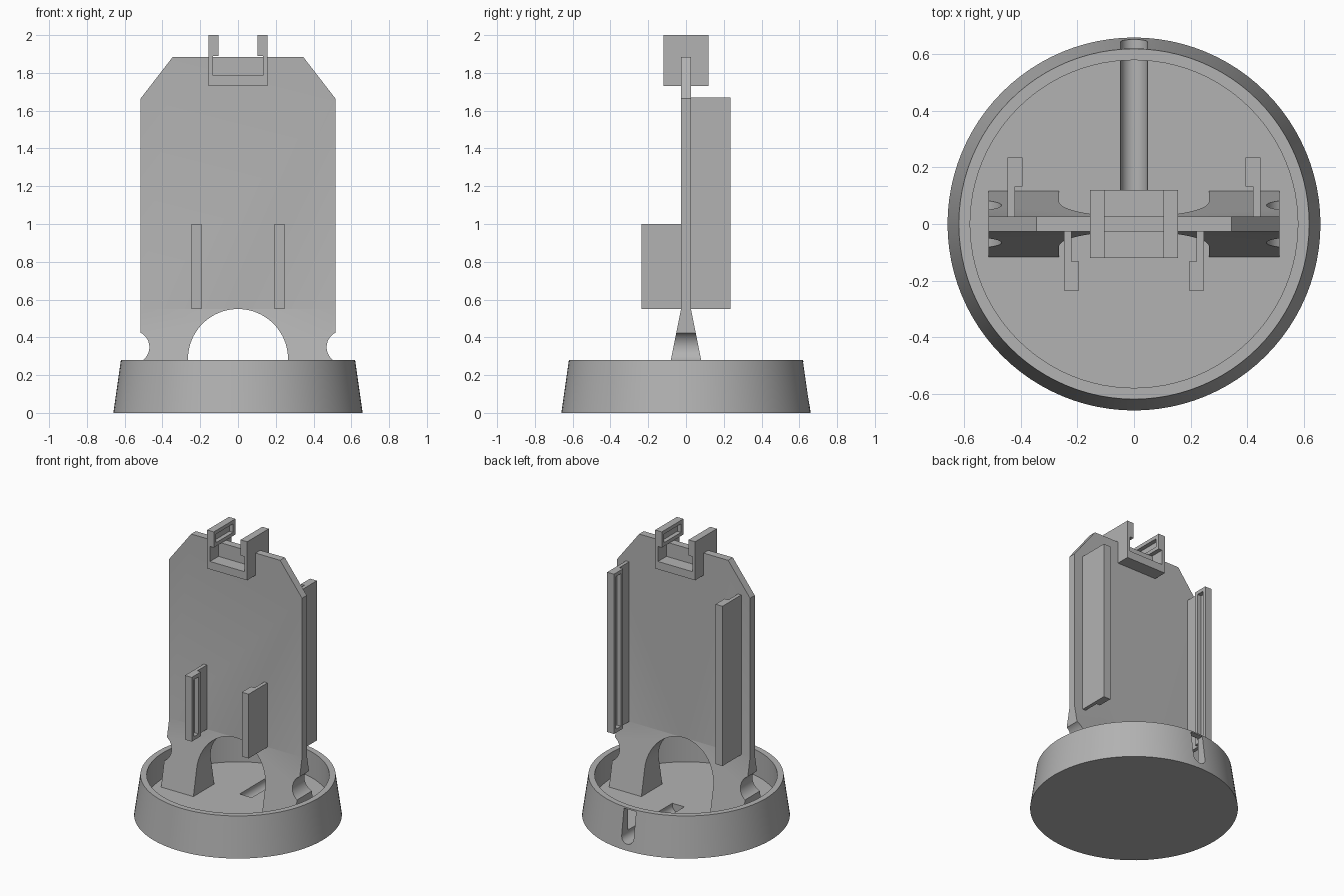
import bpy, bmesh, math
from mathutils import Matrix

if "Cube" in bpy.data.objects:
    bpy.data.objects.remove(bpy.data.objects["Cube"])

GREY = (0.45, 0.45, 0.45, 1.0)
grey = bpy.data.materials.new("plain_grey")
grey.use_nodes = True
grey.diffuse_color = GREY
grey.node_tree.nodes["Principled BSDF"].inputs["Base Color"].default_value = GREY


def make(name, bm):
    bmesh.ops.recalc_face_normals(bm, faces=bm.faces)
    mesh = bpy.data.meshes.new(name)
    bm.to_mesh(mesh)
    bm.free()
    mesh.materials.append(grey)
    obj = bpy.data.objects.new(name, mesh)
    bpy.context.collection.objects.link(obj)
    return obj


def box(name, x, y, z):
    """Box from three (low, high) ranges."""
    bm = bmesh.new()
    bmesh.ops.create_cube(bm, size=1)
    for v in bm.verts:
        v.co = [(lo + hi) / 2 + c * (hi - lo) for c, (lo, hi) in zip(v.co, (x, y, z))]
    return make(name, bm)


def prism(name, points, axis, lo, hi):
    """Extrude a profile: (x, z) points along y, or (y, z) points along x."""
    bm = bmesh.new()
    place = (lambda a, b: (a, lo, b)) if axis == "y" else (lambda a, b: (lo, a, b))
    face = bm.faces.new([bm.verts.new(place(a, b)) for a, b in points])
    ext = bmesh.ops.extrude_face_region(bm, geom=[face])
    moved = [g for g in ext["geom"] if isinstance(g, bmesh.types.BMVert)]
    shift = (0, hi - lo, 0) if axis == "y" else (hi - lo, 0, 0)
    bmesh.ops.translate(bm, verts=moved, vec=shift)
    return make(name, bm)


def arc(cx, cz, r, start, end, n):
    return [(cx + r * math.cos(math.radians(start + (end - start) * i / n)),
             cz + r * math.sin(math.radians(start + (end - start) * i / n)))
            for i in range(n + 1)]


def boolean(target, cutter, operation="DIFFERENCE"):
    mod = target.modifiers.new(operation.lower(), "BOOLEAN")
    mod.operation = operation
    mod.solver = "EXACT"
    mod.object = cutter
    bpy.context.view_layer.objects.active = target
    bpy.ops.object.modifier_apply(modifier=mod.name)
    bpy.data.objects.remove(cutter)


def smooth(obj):
    bpy.ops.object.select_all(action="DESELECT")
    obj.select_set(True)
    bpy.context.view_layer.objects.active = obj
    bpy.ops.object.shade_smooth_by_angle(angle=math.radians(30))


# Round hollow base, turned from one profile
FLOOR = 0.10
bm = bmesh.new()
SEGMENTS = 96
profile = [(0.66, 0), (0.62, 0.28), (0.58, 0.28), (0.58, FLOOR)]
rings = []
for r, z in profile:
    ring = bmesh.ops.create_circle(bm, segments=SEGMENTS, radius=r,
                                   matrix=Matrix.Translation((0, 0, z)))
    rings.append(ring["verts"])
for a, b in zip(rings, rings[1:]):
    for i in range(SEGMENTS):
        j = (i + 1) % SEGMENTS
        bm.faces.new((a[i], a[j], b[j], b[i]))
bm.faces.new(rings[0])
bm.faces.new(rings[-1])
base = make("base", bm)

# Round-bottomed cable channel through the floor and rear wall
W = 0.047
channel = [(W, 0.27), (-W, 0.27)] + arc(0, 0.09, W, 180, 360, 16)
boolean(base, prism("channel_cutter", channel, "y", 0.085, 0.75))
smooth(base)

# Upright panel with arched, flared legs
half = [(0.515, FLOOR), (0.515, 1.665), (0.345, 1.885)]
arch = arc(0, 0.285, 0.265, 180, 0, 40)
outline = (half + [(-x, z) for x, z in reversed(half)]
           + [(-0.265, FLOOR)] + arch + [(0.265, FLOOR)])
panel = prism("panel", outline, "y", -0.3, 0.3)
side = [(0.116, FLOOR), (0.026, 0.55), (0.026, 1.95)]
section = side + [(-y, z) for y, z in reversed(side)]
boolean(panel, prism("section_cutter", section, "x", -0.7, 0.7), "INTERSECT")
for s in (-1, 1):
    notch = arc(s * 0.555, 0.348, 0.086, 0, 348.75, 31)
    boolean(panel, prism("notch_cutter", notch, "y", -0.4, 0.4))
smooth(panel)


def span(s, a, b):
    return tuple(sorted((s * a, s * b)))


# Rails: a thin outer wall ending in a thick lip with a pocket on its inner face
def rail(name, sx, sy, outer, top):
    z = (0.55, top)
    box(name + "_wall", span(sx, outer - 0.025, outer), span(sy, 0.02, 0.14), z)
    lip = box(name + "_lip", span(sx, outer - 0.053, outer), span(sy, 0.133, 0.235), z)
    boolean(lip, box("pocket_cutter", span(sx, outer - 0.1, outer - 0.022),
                     span(sy, 0.158, 0.21), (0.575, top - 0.025)))


# Top clip: floor, two thin walls and two pocketed lips
DEPTH = (-0.12, 0.12)
box("clip_floor", (-0.155, 0.155), DEPTH, (1.73, 1.785))
for s, label in ((1, "left"), (-1, "right")):
    rail("front_rail_" + label, s, -1, 0.247, 1.0)
    rail("rear_rail_" + label, s, 1, 0.447, 1.67)
    box("clip_wall_" + label, span(s, 0.133, 0.155), DEPTH, (1.78, 1.895))
    lip = box("clip_lip_" + label, span(s, 0.104, 0.155), DEPTH, (1.89, 2.0))
    boolean(lip, box("pocket_cutter", span(s, 0.05, 0.133), (-0.095, 0.095), (1.915, 1.975)))
